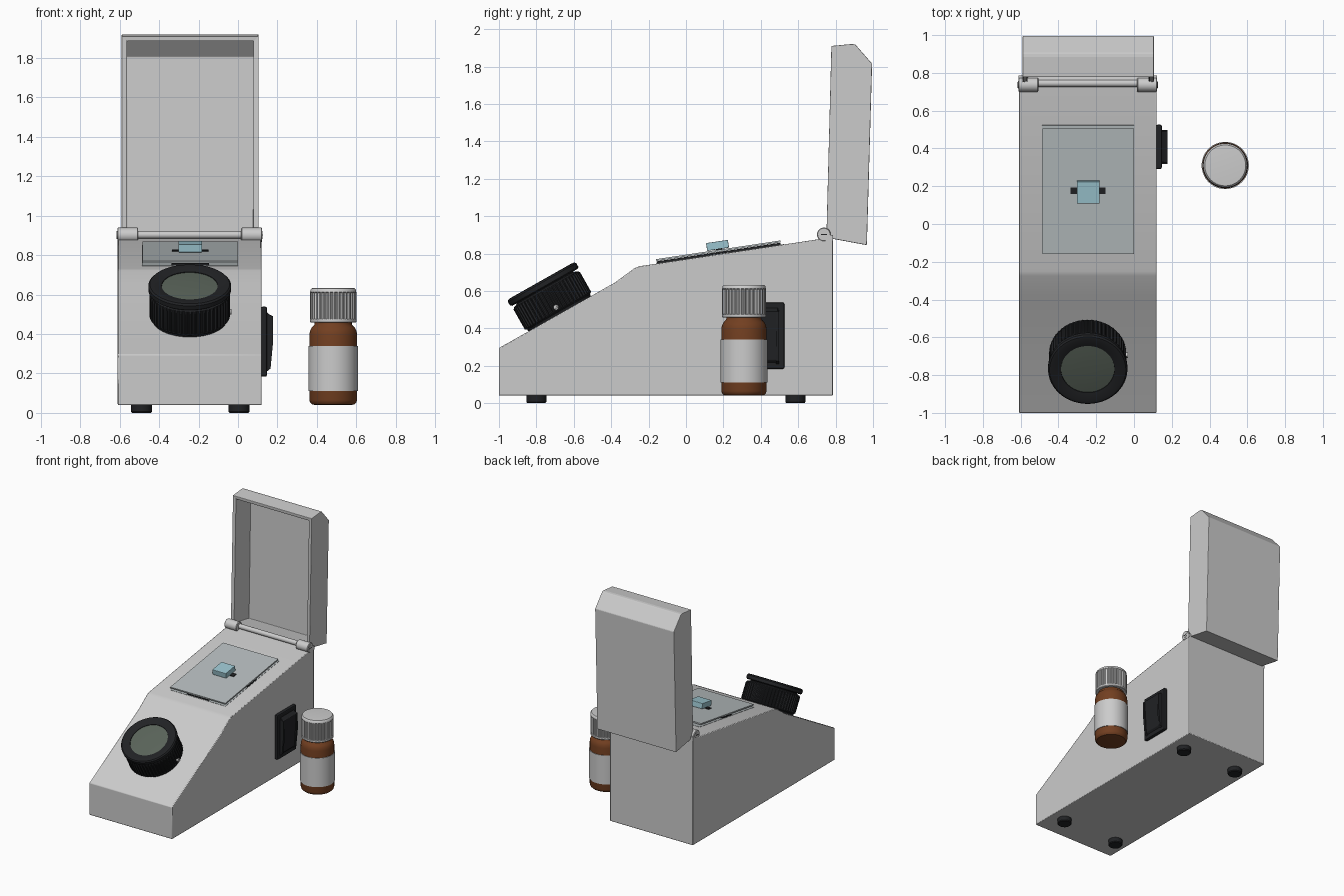
import bpy, bmesh
from math import cos, sin, pi, radians, atan2
from mathutils import Matrix, Vector

if "Cube" in bpy.data.objects:
    bpy.data.objects.remove(bpy.data.objects["Cube"])


def material(name, rgb):
    m = bpy.data.materials.new(name)
    m.diffuse_color = (*rgb, 1)
    m.use_nodes = True
    m.node_tree.nodes["Principled BSDF"].inputs["Base Color"].default_value = m.diffuse_color
    return m


BLACK = material("black_plastic", (0.015, 0.016, 0.018))
LENS = material("lens_glass", (0.10, 0.125, 0.10))
GLASS = material("plate_glass", (0.47, 0.51, 0.52))
BLUE = material("blue_glass", (0.33, 0.56, 0.63))
AMBER = material("amber_glass", (0.17, 0.05, 0.015))
LABEL = material("label_paper", (0.6, 0.6, 0.6))


def finish(name, bm, mat=None, matrix=None, bevel=0, smooth=True):
    bmesh.ops.recalc_face_normals(bm, faces=bm.faces)
    me = bpy.data.meshes.new(name)
    bm.to_mesh(me)
    bm.free()
    ob = bpy.data.objects.new(name, me)
    bpy.context.collection.objects.link(ob)
    if matrix:
        ob.matrix_world = matrix
    if mat:
        me.materials.append(mat)
    if smooth:
        bpy.ops.object.select_all(action='DESELECT')
        ob.select_set(True)
        bpy.context.view_layer.objects.active = ob
        bpy.ops.object.shade_smooth_by_angle(angle=radians(35))
    if bevel:
        b = ob.modifiers.new("bevel", 'BEVEL')
        b.width, b.segments, b.limit_method = bevel, 2, 'ANGLE'
    return ob


def box(name, size, loc, mat=None, frame=Matrix(), bevel=0):
    bm = bmesh.new()
    bmesh.ops.create_cube(bm, size=1)
    bmesh.ops.scale(bm, vec=size, verts=bm.verts)
    return finish(name, bm, mat, frame @ Matrix.Translation(loc), bevel, False)


def prism(profile, x0, x1):
    """Extrude a (y, z) profile along x."""
    bm = bmesh.new()
    a = [bm.verts.new((x0, y, z)) for y, z in profile]
    b = [bm.verts.new((x1, y, z)) for y, z in profile]
    bm.faces.new(a)
    bm.faces.new(b)
    n = len(a)
    sides = [bm.faces.new((a[i], a[(i + 1) % n], b[(i + 1) % n], b[i])) for i in range(n)]
    return bm, sides


def lathe(name, profile, matrix, mat=None, segs=48, bevel=0):
    """Revolve (radius, z, rib depth) rings; ribs alternate every two steps."""
    bm = bmesh.new()
    rings = []
    for r, z, *rib in profile:
        d = rib[0] if rib else 0
        rings.append([bm.verts.new(((r - d * (i % 4 > 1)) * cos(2 * pi * i / segs),
                                    (r - d * (i % 4 > 1)) * sin(2 * pi * i / segs), z))
                      for i in range(segs)])
    for p, q in zip(rings, rings[1:]):
        for i in range(segs):
            j = (i + 1) % segs
            bm.faces.new((p[i], p[j], q[j], q[i]))
    bm.faces.new(rings[0])
    bm.faces.new(rings[-1])
    return finish(name, bm, mat, matrix, bevel)


def at(x, y, z):
    return Matrix.Translation((x, y, z))


ALONG_X = Matrix.Rotation(pi / 2, 4, 'Y')

# Wedge-shaped housing
bm, _ = prism([(-1, .04), (.785, .04), (.785, .888), (-.25, .732), (-.275, .722),
               (-.38, .645), (-1, .295)], -.61, .12)
finish("housing", bm, bevel=.005)

# Feet
for side, x in (("left", -.49), ("right", .005)):
    for end, y in (("front", -.80), ("back", .585)):
        lathe(f"foot_{end}_{side}", [(.048, 0), (.053, .006), (.053, .045)],
              at(x, y, 0), BLACK, 32)

# Open lid: hollow shell with its front face removed
bm, sides = prism([(.75, .885), (.967, .845), (.995, 1.815), (.905, 1.918), (.885, 1.92),
                   (.777, 1.91)], -.59, .105)
bmesh.ops.delete(bm, geom=[sides[-1]], context='FACES')
lid = finish("lid", bm, smooth=False)
s = lid.modifiers.new("wall", 'SOLIDIFY')
s.thickness, s.offset, s.use_even_offset = .026, -1, True
b = lid.modifiers.new("bevel", 'BEVEL')
b.width, b.segments, b.limit_method = .004, 2, 'ANGLE'

# Hinge knuckles, screw slots and rod
for side, x, end in (("left", -.612, -.612), ("right", .016, .122)):
    lathe(f"hinge_knuckle_{side}", [(.033, 0), (.037, .004), (.037, .102), (.033, .106)],
          at(x, .737, .902) @ ALONG_X, segs=32)
    lathe(f"hinge_screw_{side}", [(.02, -.003), (.02, .003)],
          at(end, .737, .902) @ ALONG_X, segs=24)
    box(f"hinge_screw_slot_{side}", (.009, .032, .005), (end, .737, .902), BLACK)
    box(f"hinge_leaf_{side}", (.106, .05, .03), (x + .053, .76, .885))
lathe("hinge_rod", [(.019, 0), (.019, .53)], at(-.51, .745, .903) @ ALONG_X, segs=24)

# Specimen stage, in the frame of the sloping top
stage = at(-.2425, .173, .815) @ Matrix.Rotation(radians(8.55), 4, 'X')
box("stage_plate", (.485, .672, .010), (0, 0, 0), GLASS, stage)
box("stage_window", (.487, .69, .008), (0, .006, -.021), GLASS, stage)
box("stage_clip_cross", (.486, .115, .010), (0, 0, -.011), BLACK, stage)
box("stage_clip_long", (.19, .67, .010), (0, 0, -.012), BLACK, stage)
box("slide_strip", (.185, .035, .006), (0, .005, .008), BLACK, stage)
box("prism_block", (.12, .118, .042), (0, .0, .029), BLUE, stage, .003)

# Eyepiece standing square to the front slope
eye = at(-.245, -.675, .478) @ Matrix.Rotation(atan2(.35, .62), 4, 'X')
lathe("eyepiece_barrel",
      [(.188, -.02), (.193, .012), (.204, .02), (.204, .022, .008), (.204, .14, .008),
       (.196, .15), (.175, .158), (.175, .17)], eye, BLACK, 208)
lathe("eyepiece_rim",
      [(.17, .162), (.2, .162), (.21, .169), (.21, .192), (.202, .201), (.185, .203),
       (.142, .192), (.142, .184)], eye, BLACK, 64)
lathe("eyepiece_lens", [(.141, .18), (.141, .189), (.1, .192), (.05, .194)], eye, LENS, 64)
lathe("eyepiece_screw", [(.014, 0), (.014, .022), (.007, .022), (.006, .014)],
      eye @ at(.19, 0, .04) @ ALONG_X, segs=20)

# Rocker switch on the right side
box("switch_frame", (.03, .235, .355), (.132, .408, .361), BLACK, bevel=.008)
bm, _ = prism([(.14, .515), (.158, .50), (.177, .49), (.168, .36), (.160, .23),
               (.14, .21)], .325, .492)
for v in bm.verts:  # the profile is drawn in x-z, so swap the axes
    v.co = Vector((v.co.y, v.co.x, v.co.z))
finish("switch_rocker", bm, BLACK, bevel=.003)
bm, _ = prism([(.14, .50), (.177, .49), (.178, .36), (.165, .225), (.14, .205)], .318, .335)
for v in bm.verts:
    v.co = Vector((v.co.y, v.co.x, v.co.z))
cheek = finish("switch_cheek_near", bm, BLACK)
twin = bpy.data.objects.new("switch_cheek_far", cheek.data)
twin.location.y = .163
bpy.context.collection.objects.link(twin)

# Reagent bottle
pos = at(.483, .31, 0)
lathe("bottle_glass",
      [(.09, .04), (.108, .043), (.117, .052), (.121, .065), (.121, .395), (.118, .415),
       (.109, .433), (.098, .443), (.094, .452), (.094, .48)], pos, AMBER, 64)
lathe("bottle_label", [(.121, .11), (.125, .11), (.125, .34), (.121, .34)], pos, LABEL, 64)
lathe("bottle_cap",
      [(.1, .458), (.114, .458), (.117, .462), (.117, .475), (.117, .477, .006),
       (.117, .608, .006), (.117, .612), (.115, .624), (.108, .632), (.098, .633)],
      pos, None, 128)
